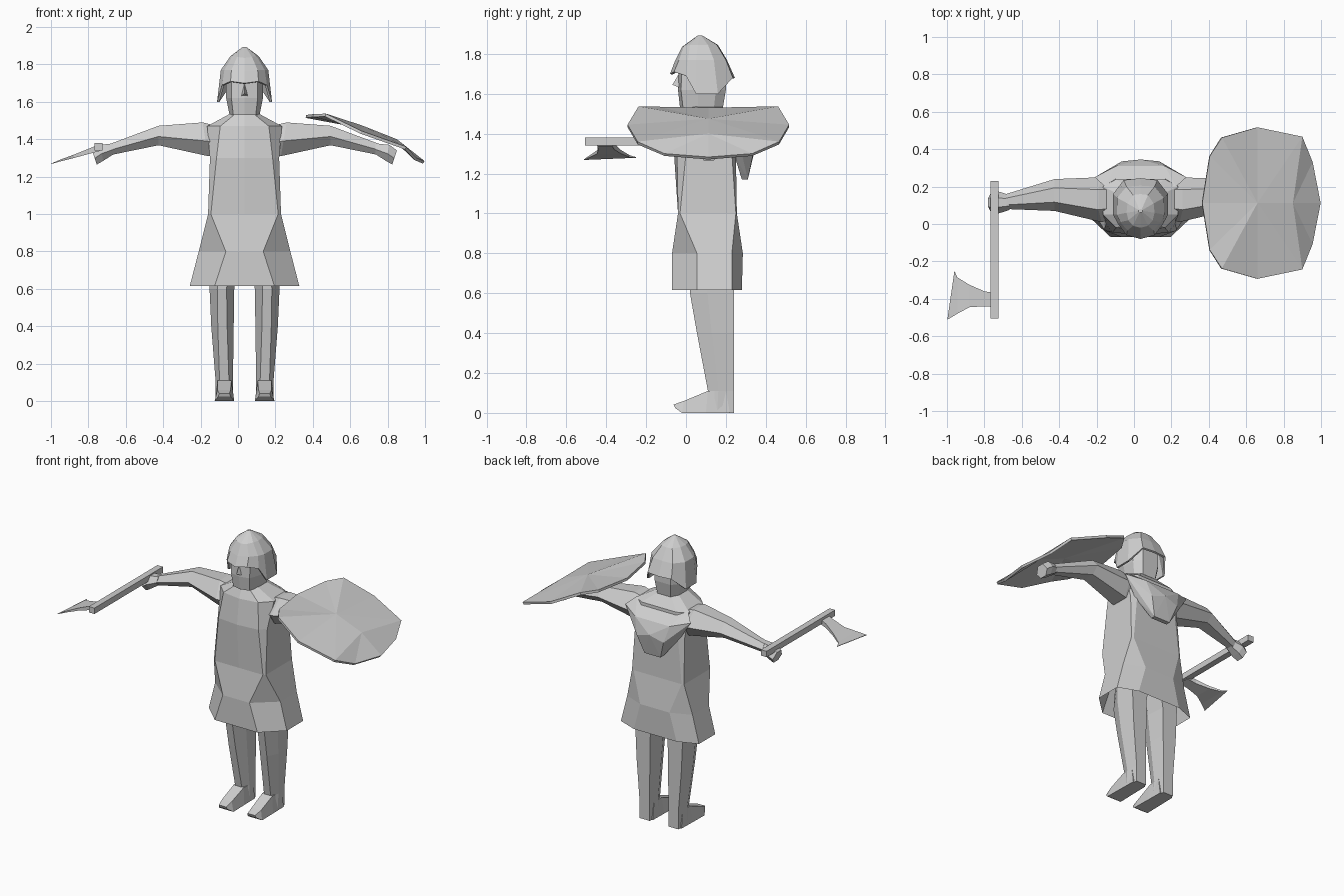
import bpy, bmesh, math
from mathutils import Vector

C = 0.035  # x of the figure's mirror plane
grey = bpy.data.materials.new("plain_grey")
grey.diffuse_color = (0.62, 0.62, 0.62, 1)


def finish(name, bm, x=0.0, mirror=False, thick=0.0, offset=-1):
    bmesh.ops.recalc_face_normals(bm, faces=bm.faces)
    me = bpy.data.meshes.new(name)
    bm.to_mesh(me)
    bm.free()
    me.materials.append(grey)
    ob = bpy.data.objects.new(name, me)
    ob.location.x = x
    bpy.context.collection.objects.link(ob)
    if mirror:
        ob.modifiers.new("Mirror", 'MIRROR')
    if thick:
        m = ob.modifiers.new("Solidify", 'SOLIDIFY')
        m.thickness, m.offset = thick, offset
    return ob


def loft(rings, cap_start=True, cap_end=True):
    bm = bmesh.new()
    vs = [[bm.verts.new(p) for p in r] for r in rings]
    n = len(vs[0])
    for a, b in zip(vs, vs[1:]):
        for i in range(n):
            j = (i + 1) % n
            bm.faces.new((a[i], a[j], b[j], b[i]))
    if cap_start:
        bm.faces.new(vs[0])
    if cap_end:
        bm.faces.new(vs[-1])
    return bm


def sym(half, z=None):
    """Close a half outline by mirroring it in x."""
    h = [p if z is None else (*p, z) for p in half]
    return h + [(-p[0], *p[1:]) for p in reversed(h) if p[0] > 0]


def hull(points):
    bm = bmesh.new()
    for p in points:
        bm.verts.new(p)
    res = bmesh.ops.convex_hull(bm, input=bm.verts)
    bmesh.ops.delete(bm, geom=list({v for v in res["geom_interior"] if isinstance(v, bmesh.types.BMVert)}),
                     context='VERTS')
    return bm


# Tunic: flared skirt, narrow waist, sloping shoulders
tunic = [
    sym([(0, -.07), (.16, -.07), (.293, .055), (.293, .23), (.16, .28), (0, .28)], .615),
    sym([(0, -.07), (.10, -.07), (.245, .055), (.245, .23), (.11, .285), (0, .285)], .80),
    sym([(0, -.04), (.18, -.04), (.195, -.03), (.195, .25), (.18, .255), (0, .255)], 1.0),
    sym([(0, -.06), (.15, -.045), (.185, .0), (.185, .23), (.15, .25), (0, .25)], 1.30),
    sym([(0, -.04), (.13, -.02), (.20, .05), (.20, .20), (.13, .24), (0, .24)], 1.47),
    sym([(0, -.01), (.05, .0), (.08, .05), (.08, .14), (.05, .18), (0, .18)], 1.535),
]
finish("tunic", loft(tunic, cap_start=False), C)

# Hood hanging on the back
hood = []
for s in (-1, 1):
    hood += [(s * .245, .25, 1.43), (s * .19, .20, 1.48), (s * .13, .31, 1.40),
             (s * .10, .335, 1.29), (s * .06, .28, 1.17), (s * .06, .31, 1.17), (s * .16, .24, 1.30)]
hood.append((0, .345, 1.32))
finish("hood", hull(hood), C)

# Head and nose
head = [
    sym([(0, -.03), (.06, -.015), (.08, .06), (.08, .14), (.05, .185), (0, .185)], 1.53),
    sym([(0, -.04), (.07, -.025), (.098, .06), (.098, .15), (.06, .20), (0, .20)], 1.62),
    sym([(0, -.035), (.07, -.02), (.10, .06), (.10, .15), (.06, .20), (0, .20)], 1.76),
]
finish("head", loft(head), C)
finish("nose", hull([(0, -.068, 1.645), (-.02, -.03, 1.63), (.02, -.03, 1.63), (0, -.03, 1.71)]), C)

# Helmet with a front brim and lower cheek guards
helmet = [
    sym([(0, -.08, 1.70), (.075, -.06, 1.71), (.12, .0, 1.69), (.147, .05, 1.60),
         (.147, .16, 1.60), (.09, .235, 1.68), (0, .245, 1.68)]),
    sym([(0, -.055, 1.765), (.07, -.035, 1.77), (.108, .01, 1.77), (.127, .05, 1.77),
         (.125, .14, 1.77), (.075, .20, 1.77), (0, .205, 1.77)]),
    sym([(0, -.02, 1.835), (.04, -.01, 1.84), (.065, .02, 1.845), (.075, .06, 1.845),
         (.07, .11, 1.845), (.04, .155, 1.845), (0, .16, 1.845)]),
    sym([(0, .06, 1.893), (.006, .062, 1.893), (.01, .065, 1.893), (.01, .07, 1.893),
         (.01, .075, 1.893), (.006, .078, 1.893), (0, .08, 1.893)]),
]
finish("helmet", loft(helmet, cap_start=False), C, thick=.012)


# Arms: six-sided tapering sections
def section(x, y0, y1, z0, z1, lean=0.0):
    ym, w, h = (y0 + y1) / 2, (y1 - y0) / 2, z1 - z0
    shape = [(-1, .45), (-.5, 0), (.5, 0), (1, .45), (.45, 1), (-.45, 1)]
    return [(x + lean * b, ym + a * w, z0 + b * h) for a, b in shape]


arm = [section(.14, .03, .24, 1.31, 1.47), section(.195, .01, .25, 1.31, 1.49, .03),
       section(.46, .07, .24, 1.368, 1.472), section(.72, .08, .16, 1.315, 1.375)]
finish("arm", loft(arm), C, mirror=True)
hand = [section(.70, .075, .155, 1.32, 1.378), section(.755, .055, .175, 1.285, 1.37, .02),
        section(.79, .065, .165, 1.265, 1.34, .025)]
finish("hand", loft(hand), C, mirror=True)


# Legs: tapered shins, straight at the back
def leg_ring(x0, x1, y0, y1, z):
    xm, ym = (x0 + x1) / 2, y0 + (y1 - y0) * .4
    return [(xm - .025, y0, z), (xm + .025, y0, z), (x1, ym, z),
            (x1 - .01, y1, z), (x0 + .01, y1, z), (x0, ym, z)]


leg = [leg_ring(.06, .155, .10, .24, .0), leg_ring(.062, .155, .11, .24, .11),
       leg_ring(.058, .178, .055, .24, .40), leg_ring(.055, .187, .02, .24, .60),
       leg_ring(.03, .187, .02, .24, .76)]
finish("leg", loft(leg), C, mirror=True)

# Feet: wedge with a raised pointed toe
foot = [[(.06, .22, 0), (.155, .22, 0), (.15, .20, .11), (.065, .20, .11)],
        [(.058, .10, 0), (.158, .10, 0), (.145, .11, .11), (.07, .11, .11)],
        [(.055, -.02, 0), (.16, -.02, 0), (.145, -.01, .06), (.075, -.01, .06)],
        [(.075, -.055, .025), (.14, -.055, .025), (.135, -.062, .042), (.08, -.062, .042)]]
finish("foot", loft(foot), C, mirror=True)

# Axe handle: square bar along y
bm = bmesh.new()
bmesh.ops.create_cube(bm, size=1)
for v in bm.verts:
    v.co = Vector((-.745 + v.co.x * .042, -.138 + v.co.y * .735, 1.36 + v.co.z * .04))
finish("axe_handle", bm)

# Axe blade: flared, thinning to the edge and drooping outward
blade = []
for x, ya, yb, z, t in ((-.74, -.445, -.37, 1.355, .018), (-.80, -.44, -.36, 1.335, .014),
                        (-.88, -.445, -.325, 1.308, .009), (-.945, -.48, -.285, 1.288, .005),
                        (-.98, -.50, -.33, 1.275, .002)):
    blade.append([(x, ya, z - t), (x, yb, z - t), (x, yb, z + t), (x, ya, z + t)])
blade[-1] = [(-.998, -.512, 1.268), (-.96, -.25, 1.279), (-.96, -.25, 1.282), (-.998, -.512, 1.271)]
finish("axe_blade", loft(blade))

# Shield: curved faceted oval sloping away from the body
half_rim = [(.365, 0, 1.53), (.405, .25, 1.535), (.47, .35, 1.537), (.66, .405, 1.445),
            (.90, .355, 1.36), (.955, .22, 1.30), (.998, 0, 1.283)]
rim = half_rim + [(x, -y, z) for x, y, z in half_rim[-2:0:-1]]
bm = bmesh.new()
outer = [bm.verts.new((x, y + .112, z)) for x, y, z in rim]
inner = bm.verts.new((.66, .112, 1.475))
crest = bm.verts.new((.85, .112, 1.40))
n = len(outer)
for i in range(n):
    hub = crest if 4 <= i < 8 else inner
    bm.faces.new((outer[i], outer[(i + 1) % n], hub))
bm.faces.new((inner, outer[4], crest))
bm.faces.new((inner, crest, outer[8]))
finish("shield", bm, thick=.016)
